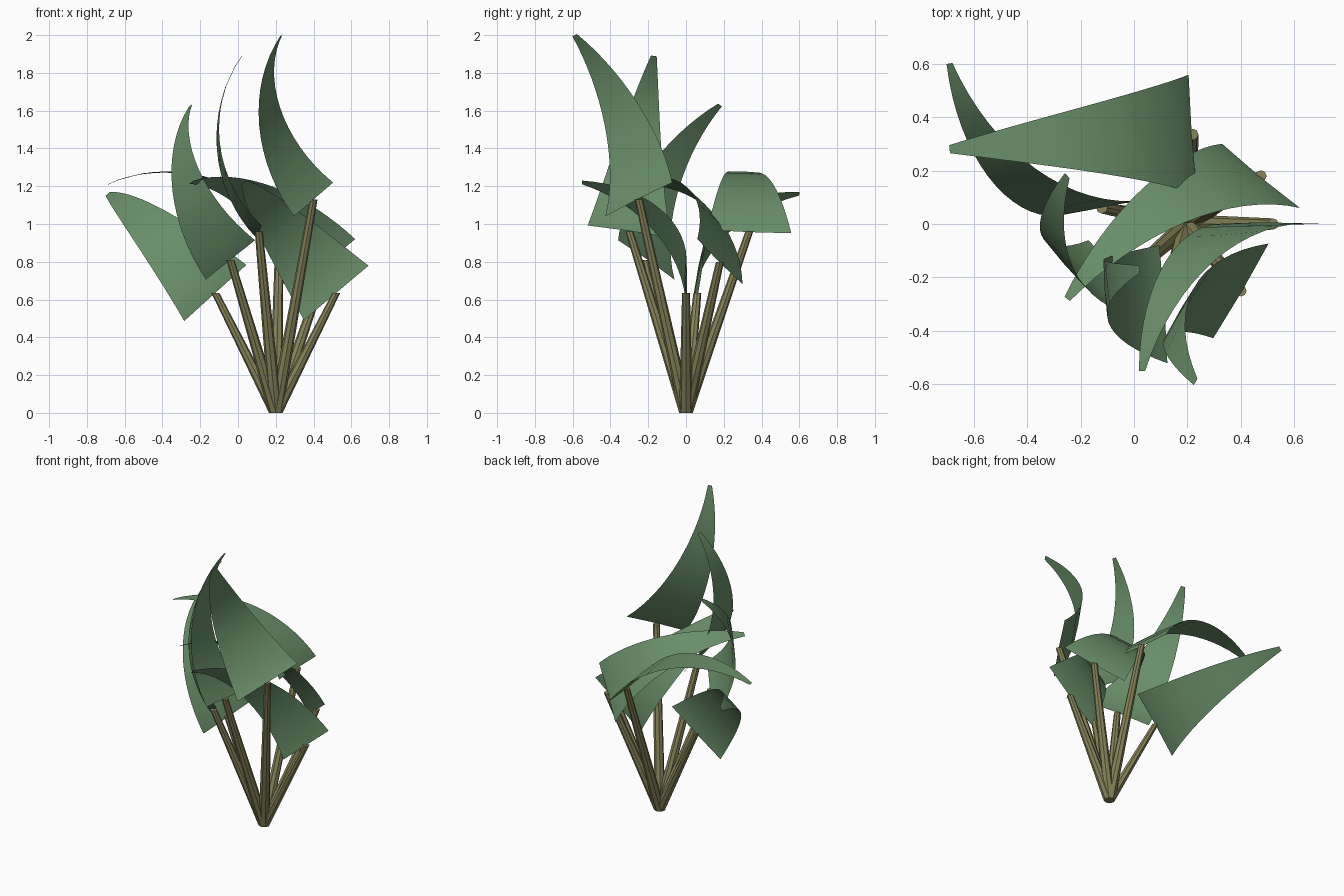
import bpy
import bmesh
import math
from mathutils import Vector

cube = bpy.data.objects.get("Cube")
if cube:
    bpy.data.objects.remove(cube, do_unlink=True)


def material(name, colour):
    mat = bpy.data.materials.new(name)
    mat.use_nodes = True
    mat.diffuse_color = colour
    mat.node_tree.nodes["Principled BSDF"].inputs["Base Color"].default_value = colour
    return mat


LEAF_GREEN = material("leaf green", (0.14, 0.27, 0.14, 1))
STEM_OLIVE = material("stem olive", (0.24, 0.23, 0.10, 1))

ROOT = Vector((0.2, 0, 0))
ROWS = 16
BASE_WIDTH, TIP_WIDTH = 0.447, 0.03
BULGE = 0.17
CRINKLE = 0.005


def add_object(name, bm, mat, smooth):
    mesh = bpy.data.meshes.new(name)
    for face in bm.faces:
        face.smooth = smooth
    bm.to_mesh(mesh)
    bm.free()
    mesh.materials.append(mat)
    obj = bpy.data.objects.new(name, mesh)
    bpy.context.collection.objects.link(obj)
    return obj


# Tapered stem with level ends, leaning from the shared root
def add_stem(name, top):
    bm = bmesh.new()
    height = top.z
    bmesh.ops.create_cone(bm, cap_ends=True, segments=8,
                          radius1=0.036, radius2=0.021, depth=height)
    for v in bm.verts:
        t = v.co.z / height + 0.5
        centre = ROOT.lerp(top, t)
        v.co = Vector((v.co.x + centre.x, v.co.y + centre.y, centre.z))
    add_object(name, bm, STEM_OLIVE, False)


# Tapered blade bent along a circular arc from base to tip, crinkled on its midrib
def add_leaf(name, base, tip, across):
    chord = tip - base
    length = chord.length
    along = chord.normalized()
    side = (across - along * across.dot(along)).normalized()
    out = side.cross(along)
    half = 2 * math.atan(2 * BULGE / length)
    radius = length / (2 * math.sin(half))

    bm = bmesh.new()
    rows = []
    for i in range(ROWS + 1):
        t = i / ROWS
        angle = half * (2 * t - 1)
        centre = (base + chord / 2 + along * radius * math.sin(angle)
                  + out * radius * (math.cos(angle) - math.cos(half)))
        normal = along * math.sin(angle) + out * math.cos(angle)
        width = BASE_WIDTH + (TIP_WIDTH - BASE_WIDTH) * t
        ripple = CRINKLE * (1 if i % 2 else -1) * (1 - t * 0.6)
        rows.append([bm.verts.new(centre + side * width * j / 2
                                  + normal * (0 if j else ripple))
                     for j in (-1, 0, 1)])
    for low, high in zip(rows, rows[1:]):
        for j in range(2):
            bm.faces.new((low[j], high[j], high[j + 1], low[j + 1]))
    add_object(name, bm, LEAF_GREEN, True)


# Each plant shoot: stem top, leaf tip, direction across the leaf
SHOOTS = {
    "tall": ((0.40, -0.25, 1.13), (0.23, -0.59, 2.0), (-0.21, -0.36, -0.16)),
    "upright": ((0.11, -0.30, 0.96), (0.02, -0.17, 1.89), (0.03, -0.44, 0.06)),
    "right": ((0.52, 0.0, 0.635), (0.03, -0.55, 1.22), (-0.34, 0, -0.29)),
    "back": ((0.22, 0.335, 0.96), (-0.69, 0.28, 1.21), (-0.02, 0.43, -0.02)),
    "left": ((-0.12, 0.06, 0.635), (-0.69, 0.6, 1.16), (0.34, 0.05, 0.29)),
    "front": ((-0.04, -0.21, 0.81), (-0.25, 0.18, 1.63), (0.26, -0.3, 0.2)),
    "back_right": ((0.475, 0.18, 0.80), (-0.25, -0.28, 1.22), (-0.29, 0.24, -0.24)),
}

for label, (base, tip, across) in SHOOTS.items():
    add_stem(label + "_stem", Vector(base))
    add_leaf(label + "_leaf", Vector(base), Vector(tip), Vector(across))
